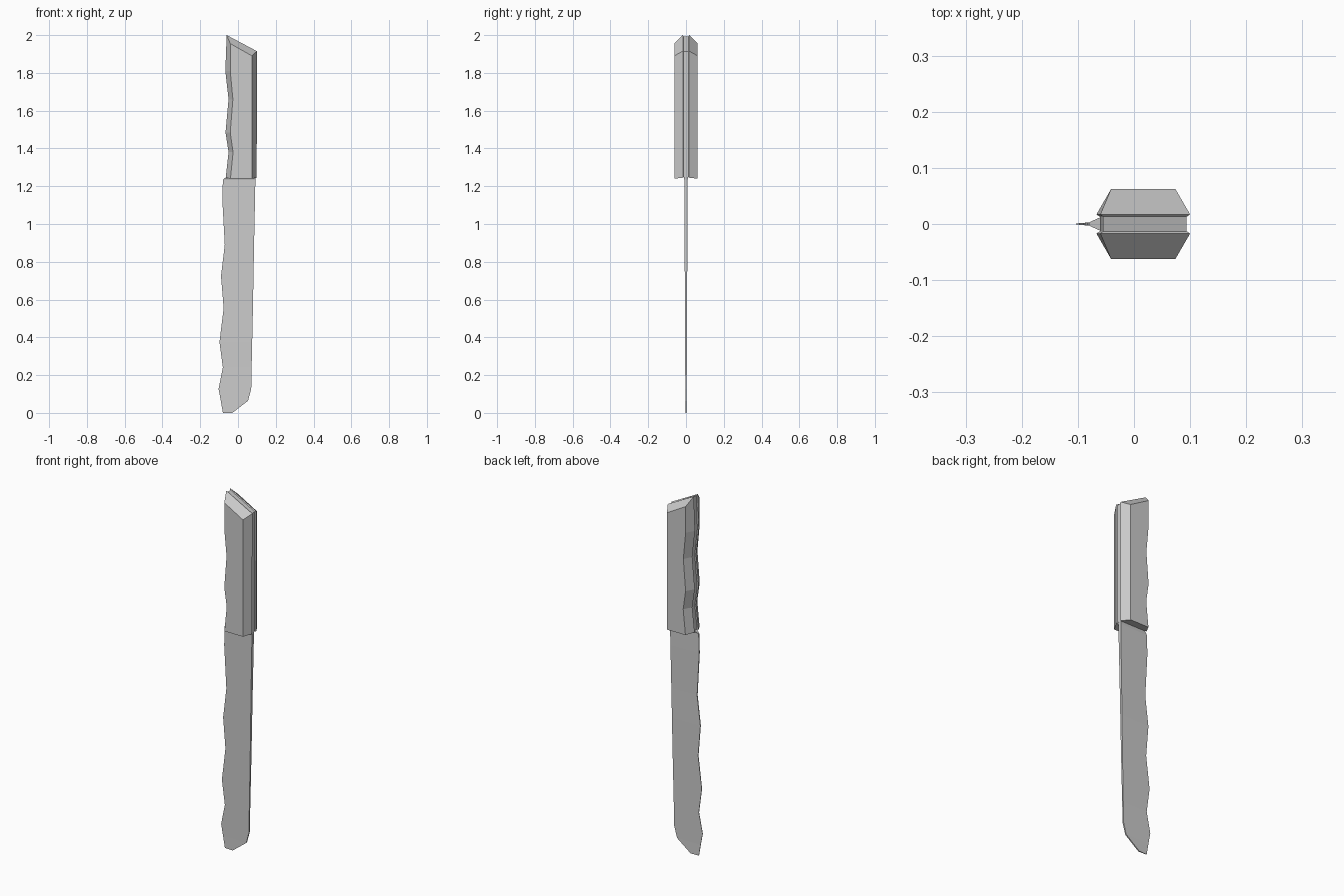
import bpy, bmesh


def loft(name, rings):
    """Skin a list of equal-length point rings and cap both ends."""
    bm = bmesh.new()
    rows = [[bm.verts.new(p) for p in ring] for ring in rings]
    n = len(rows[0])
    for a, b in zip(rows, rows[1:]):
        for i in range(n):
            j = (i + 1) % n
            bm.faces.new((a[i], a[j], b[j], b[i]))
    bm.faces.new(rows[0])
    bm.faces.new(rows[-1])
    bmesh.ops.recalc_face_normals(bm, faces=bm.faces)
    mesh = bpy.data.meshes.new(name)
    bm.to_mesh(mesh)
    bm.free()
    obj = bpy.data.objects.new(name, mesh)
    bpy.context.collection.objects.link(obj)
    return obj


# Blade: wavy cutting edge on the left, straight spine on the right
# each row: z, edge x, spine x
blade_rows = [(0.0, -0.08, -0.03), (0.064, -0.091, 0.053), (0.127, -0.103, 0.07),
              (0.24, -0.08, 0.072), (0.375, -0.098, 0.075), (0.555, -0.076, 0.079),
              (0.725, -0.09, 0.082), (0.89, -0.07, 0.085), (1.13, -0.083, 0.09),
              (1.235, -0.08, 0.092)]
rings = []
for z, xl, xr in blade_rows:
    spine = 0.003 + 0.006 * z / 1.24
    edge = 0.001 + 0.002 * z / 1.24
    rings.append([(xl, -edge, z), (xr, -spine, z), (xr, spine, z), (xl, edge, z)])
# thick shoulder where the blade meets the tang
rings.append([(-0.06, -0.012, 1.25), (0.093, -0.012, 1.25),
              (0.093, 0.012, 1.25), (-0.06, 0.012, 1.25)])
loft("blade", rings)

# Handle outline in x, z: wavy grip side, slanted butt
outline = [(-0.065, 1.245), (-0.05, 1.38), (-0.066, 1.485), (-0.05, 1.66),
           (-0.067, 1.81), (-0.06, 2.0), (0.10, 1.915), (0.099, 1.245)]
groove = [(-0.06, 1.248), (-0.045, 1.38), (-0.06, 1.485), (-0.045, 1.66),
          (-0.061, 1.81), (-0.055, 1.993), (0.094, 1.912), (0.094, 1.248)]
face = [(-0.04, 1.24), (-0.026, 1.38), (-0.041, 1.485), (-0.027, 1.66),
        (-0.041, 1.81), (-0.041, 1.955), (0.074, 1.89), (0.074, 1.24)]


def ring(points, y):
    return [(x, y, z) for x, z in points]


# Tang between the two grip scales
loft("tang", [ring(groove, -0.013), ring(groove, 0.013)])

# Bevelled grip scales, one per side
for side, name in ((-1, "front_grip"), (1, "back_grip")):
    loft(name, [ring(groove, side * 0.013), ring(outline, side * 0.017),
                ring(face, side * 0.062)])
